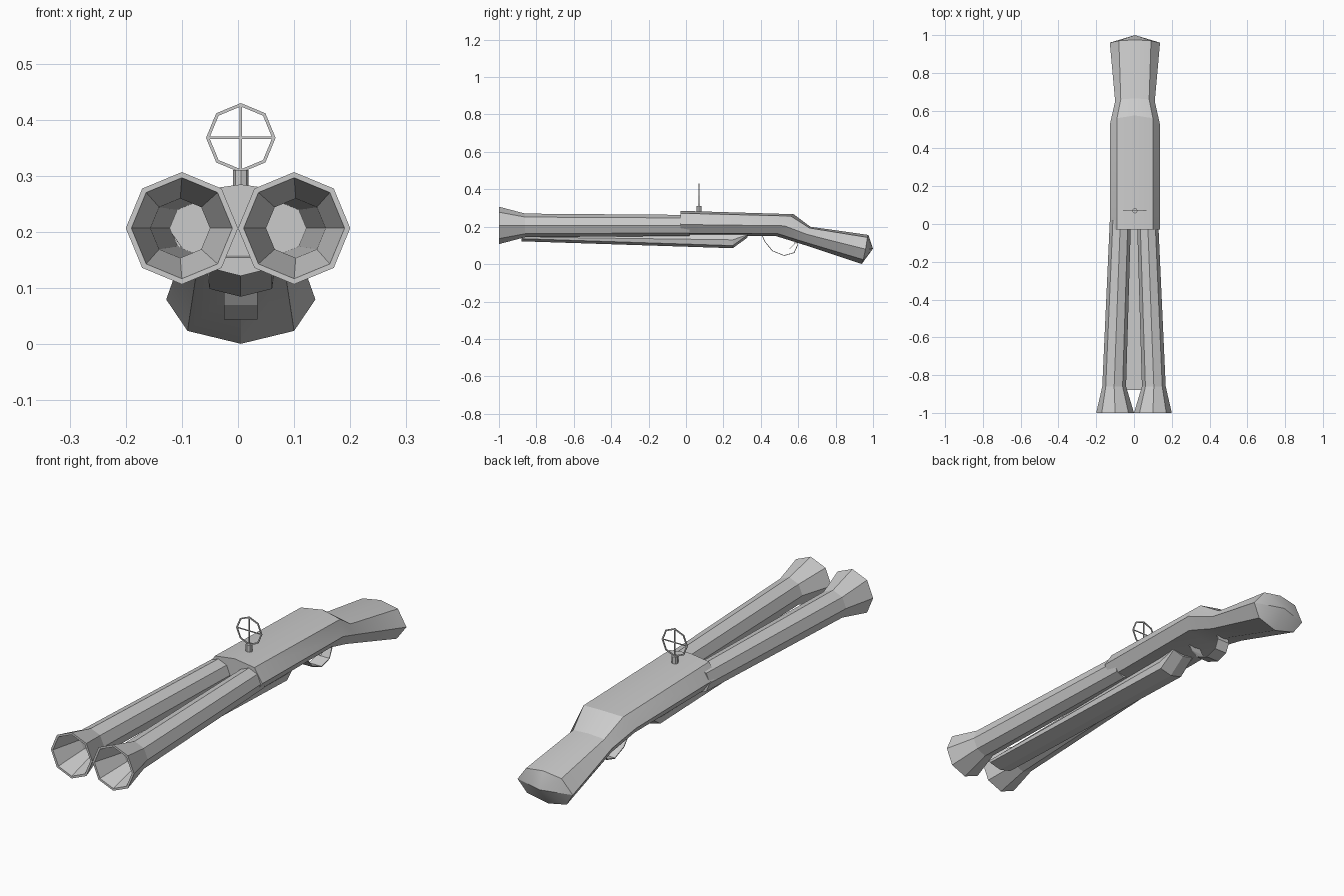
import bpy, bmesh, math
from mathutils import Vector

if "Cube" in bpy.data.objects:
    bpy.data.objects.remove(bpy.data.objects["Cube"])

CX = 0.005  # centre line of stock, sight and guard


def finish(name, bm, smooth=False):
    bmesh.ops.recalc_face_normals(bm, faces=bm.faces)
    me = bpy.data.meshes.new(name)
    bm.to_mesh(me)
    bm.free()
    ob = bpy.data.objects.new(name, me)
    bpy.context.collection.objects.link(ob)
    if smooth:
        bpy.context.view_layer.objects.active = ob
        ob.select_set(True)
        bpy.ops.object.shade_smooth_by_angle(angle=math.radians(25))
        ob.select_set(False)
    return ob


def loft(name, rings, caps=True, closed=False, tip=None, smooth=False):
    """Skin a list of equal-length point loops; tip fans the last loop to a point."""
    bm = bmesh.new()
    loops = [[bm.verts.new(p) for p in r] for r in rings]
    n = len(loops[0])
    pairs = list(zip(loops, loops[1:])) + ([(loops[-1], loops[0])] if closed else [])
    for a, b in pairs:
        for i in range(n):
            j = (i + 1) % n
            bm.faces.new((a[i], a[j], b[j], b[i]))
    if caps and not closed:
        bm.faces.new(loops[0])
        if tip:
            t = bm.verts.new(tip)
            for i in range(n):
                bm.faces.new((loops[-1][i], loops[-1][(i + 1) % n], t))
        else:
            bm.faces.new(loops[-1])
    return finish(name, bm, smooth)


def octagon(x, y, z, r):
    return [(x + r * math.cos(i * math.pi / 4), y, z + r * math.sin(i * math.pi / 4))
            for i in range(8)]


def section(half):
    """Mirror a half outline (top centre ... bottom centre) into a full loop."""
    right = [(CX + x, y, z) for x, y, z in half]
    left = [(CX - x, y, z) for x, y, z in half[-2:0:-1]]
    return right + left


# Flared hollow barrels, slightly converging towards the receiver
for side, s in (("left", -1), ("right", 1)):
    stations = [(0.072, 0.02, 0.056), (0.105, -0.86, 0.063), (0.1, -1, 0.1),
                (0.1, -1, 0.09), (0.103, -0.86, 0.053), (0.075, -0.01, 0.046)]
    loft(side + "_barrel", [octagon(s * x, y, 0.207, r) for x, y, r in stations])

# Receiver and stock in one continuous body
loft("stock", [
    section([(0, -0.03, 0.285), (0.095, -0.03, 0.272), (0.133, -0.03, 0.212),
             (0.1, -0.03, 0.165), (0, -0.03, 0.152)]),
    section([(0, 0.575, 0.267), (0.095, 0.56, 0.257), (0.133, 0.525, 0.205),
             (0.1, 0.49, 0.163), (0, 0.48, 0.15)]),
    section([(0, 0.665, 0.2), (0.075, 0.66, 0.193), (0.105, 0.65, 0.158),
             (0.08, 0.62, 0.122), (0, 0.61, 0.11)]),
    section([(0, 0.975, 0.156), (0.085, 0.97, 0.143), (0.133, 0.96, 0.08),
             (0.095, 0.948, 0.024), (0, 0.94, 0.001)]),
], tip=(CX, 1.0, 0.083), smooth=True)


# Fore grip under the barrels, deepening to the rear
def grip(y, w, top, mid, low):
    return section([(0, y, top), (w * 0.8, y, top), (w, y, mid),
                    (w * 0.93, y, low + 0.014), (0, y, low)])


loft("fore_grip", [grip(-0.88, 0.06, 0.155, 0.145, 0.122),
                   grip(0.25, 0.06, 0.16, 0.13, 0.085),
                   grip(0.33, 0.055, 0.165, 0.158, 0.143)])

# Trigger guard: thin band bent along a profile
path = [(0.405, 0.155), (0.42, 0.12), (0.46, 0.07), (0.525, 0.044),
        (0.58, 0.06), (0.598, 0.1), (0.59, 0.14)]
mid = Vector((0.51, 0.13))
rings = []
for p in path:
    o = Vector(p)
    i = o + (mid - o).normalized() * 0.004
    rings.append([(CX - 0.03, *o), (CX + 0.03, *o), (CX + 0.03, *i), (CX - 0.03, *i)])
loft("trigger_guard", rings)

# Trigger: slim bent blade
loft("trigger", [[(CX - w, y, z), (CX + w, y, z), (CX + w, y + 0.006, z + 0.002),
                  (CX - w, y + 0.006, z + 0.002)]
                 for w, y, z in ((0.01, 0.585, 0.145), (0.01, 0.58, 0.11), (0.008, 0.55, 0.08))])

# Sight post
bm = bmesh.new()
bmesh.ops.create_cone(bm, cap_ends=True, segments=8, radius1=0.014, radius2=0.014, depth=0.04)
bmesh.ops.translate(bm, verts=bm.verts, vec=(CX, 0.07, 0.291))
finish("sight_post", bm)

# Sight ring
SZ, Y0, Y1 = 0.368, 0.068, 0.072
loft("sight_ring", [octagon(CX, Y0, SZ, 0.062), octagon(CX, Y1, SZ, 0.062),
                    octagon(CX, Y1, SZ, 0.056), octagon(CX, Y0, SZ, 0.056)], closed=True)

# Crosshair bars
for name, size in (("horizontal", (0.116, 0.003, 0.004)), ("vertical", (0.004, 0.003, 0.116))):
    bm = bmesh.new()
    bmesh.ops.create_cube(bm, size=1)
    bmesh.ops.scale(bm, verts=bm.verts, vec=size)
    bmesh.ops.translate(bm, verts=bm.verts, vec=(CX, 0.07, SZ))
    finish("crosshair_" + name, bm)
